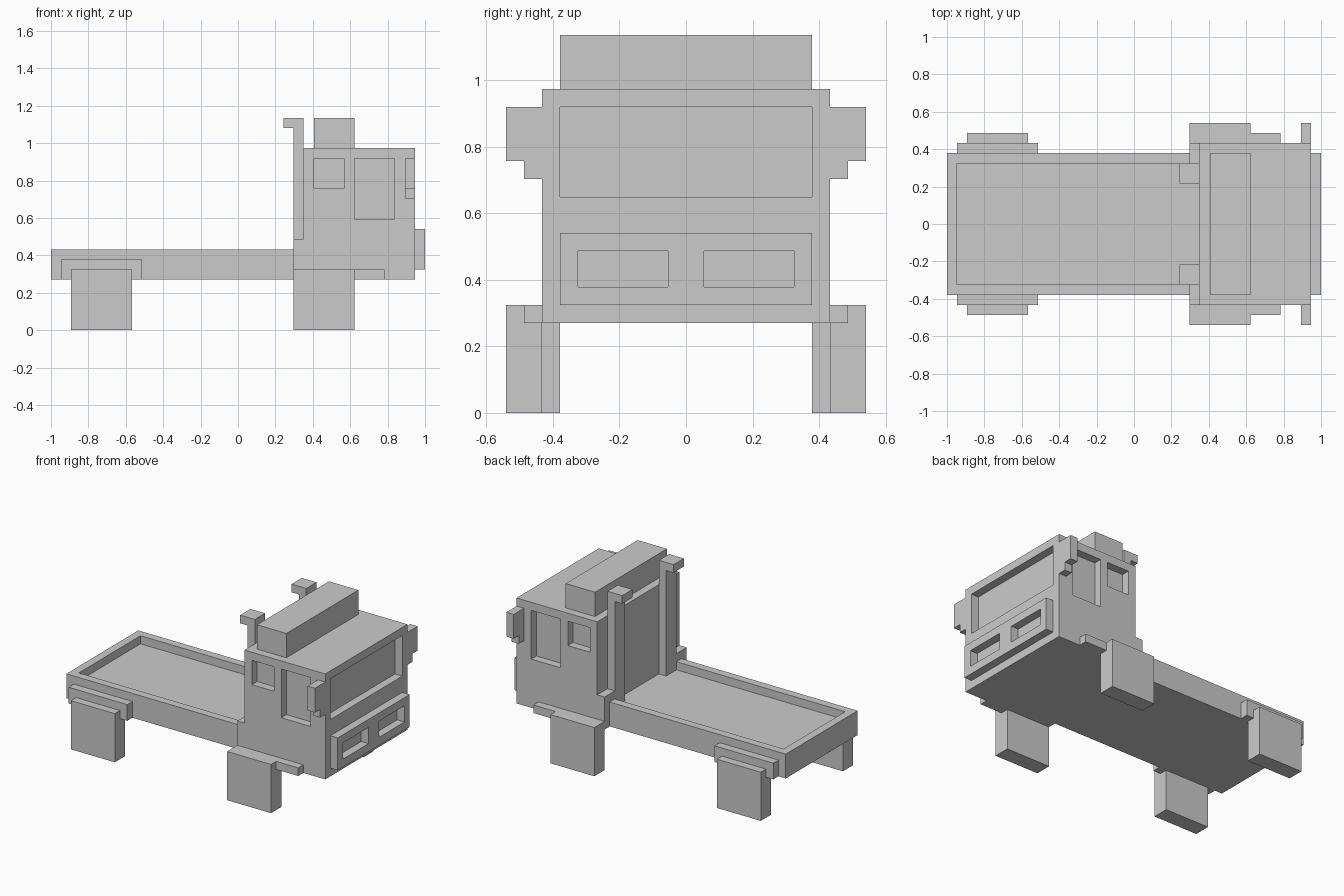
import bpy, bmesh
from mathutils import Vector

if "Cube" in bpy.data.objects:
    bpy.data.objects.remove(bpy.data.objects["Cube"])

U = 2 / 37  # block size: the truck is 37 blocks long


def box(name, x, y, z):
    """Box spanning block ranges; x counts from the rear, y from the centre, z from the ground."""
    lo = Vector((x[0] * U - 1, y[0] * U, z[0] * U))
    hi = Vector((x[1] * U - 1, y[1] * U, z[1] * U))
    bm = bmesh.new()
    bmesh.ops.create_cube(bm, size=1)
    bmesh.ops.scale(bm, vec=hi - lo, verts=bm.verts)
    mesh = bpy.data.meshes.new(name)
    bm.to_mesh(mesh)
    bm.free()
    ob = bpy.data.objects.new(name, mesh)
    ob.location = (lo + hi) / 2
    bpy.context.collection.objects.link(ob)
    return ob


def pair(name, x, y, z):
    """The same box on both sides of the truck."""
    return [box("left_" + name, x, y, z),
            box("right_" + name, x, (-y[1], -y[0]), z)]


def cut(ob, cutters):
    """Subtract the cutters, bake the result and remove the cutters."""
    for c in cutters:
        c.hide_render = True
        m = ob.modifiers.new("recess", 'BOOLEAN')
        m.operation, m.solver, m.object = 'DIFFERENCE', 'EXACT', c
    bpy.context.view_layer.update()
    baked = bpy.data.meshes.new_from_object(
        ob.evaluated_get(bpy.context.evaluated_depsgraph_get()))
    ob.modifiers.clear()
    ob.data = baked
    for c in cutters:
        bpy.data.objects.remove(c)


# Cargo bed with a shallow tray
bed = box("cargo_bed", (0, 25), (-7, 7), (5, 8))
cut(bed, [box("tray_cutter", (1, 26), (-6, 6), (7, 9))])

# Cab with recessed windscreen and side windows
cab = box("cab", (25, 36), (-8, 8), (5, 18))
cut(cab, [box("windscreen_cutter", (35, 37), (-7, 7), (12, 17))]
    + pair("rear_window_cutter", (26, 29), (7, 9), (14, 17))
    + pair("door_window_cutter", (30, 34), (7, 9), (11, 17)))

# Grille with two lamp openings
grille = box("grille", (36, 37), (-7, 7), (6, 10))
cut(grille, pair("lamp_cutter", (35, 38), (1, 6), (7, 9)))

# Roof box
box("roof_box", (26, 30), (-7, 7), (18, 21))

# Posts behind the cab, lapping over the bed rim
pair("cab_rear_post", (24, 25), (7, 8), (5, 9))
pair("cab_rear_post_lap", (24, 25), (6, 7), (8, 9))

# Exhaust stacks with bent tips
pair("exhaust_stack", (24, 25), (4, 6), (7, 20))
pair("exhaust_tip", (23, 25), (4, 6), (20, 21))

# Side mirrors
pair("mirror", (35, 36), (8, 10), (14, 17))
pair("mirror_bracket", (35, 36), (8, 9), (13, 14))

# Front wheels and steps
pair("front_wheel", (24, 30), (8, 10), (0, 6))
pair("cab_step", (30, 33), (8, 9), (5, 6))

# Rear fenders and wheels
pair("rear_fender", (1, 9), (7, 8), (5, 7))
pair("rear_wheel", (2, 8), (7, 9), (0, 6))
